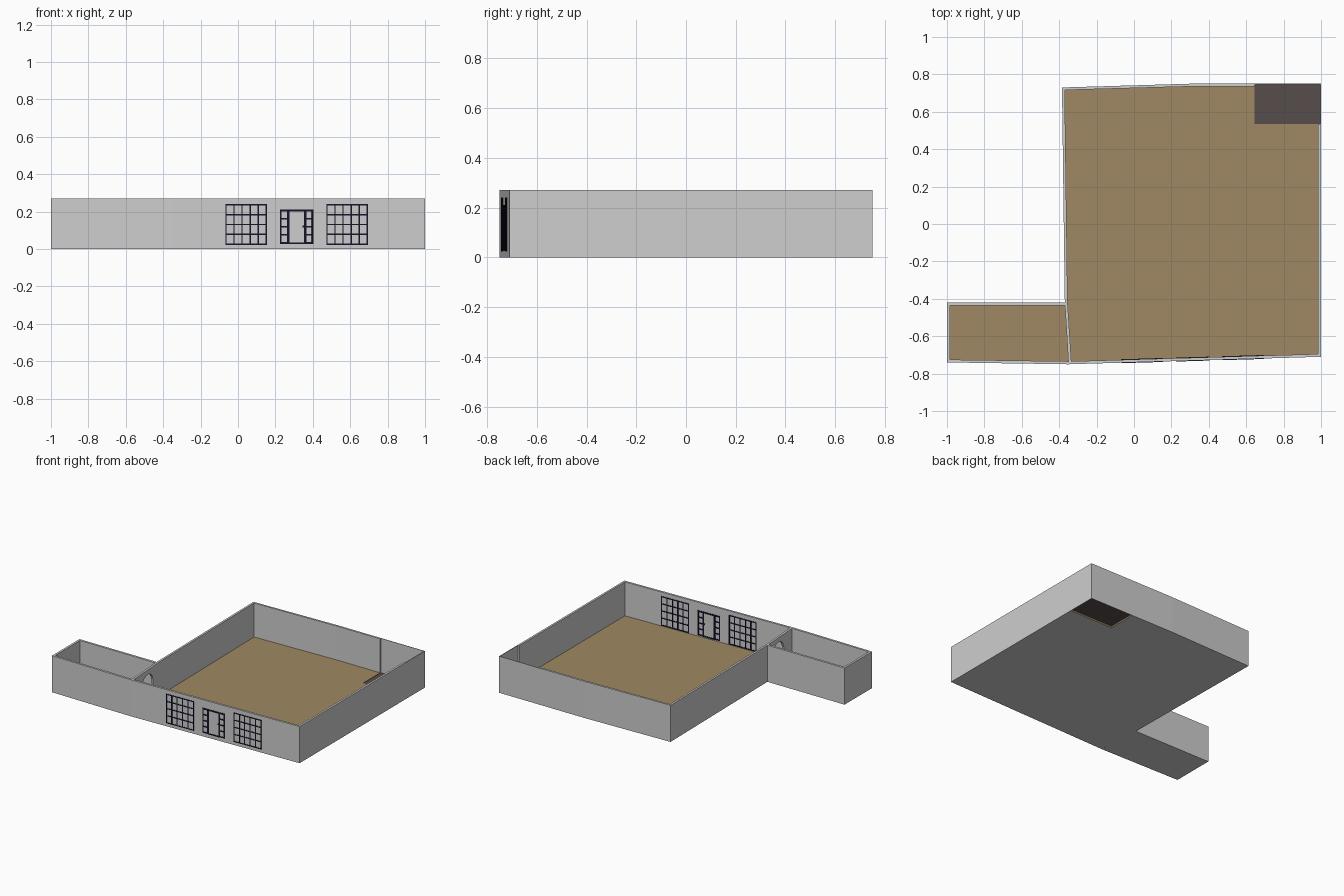
import bpy, bmesh, math
from mathutils import Matrix, Vector

if "Cube" in bpy.data.objects:
    bpy.data.objects.remove(bpy.data.objects["Cube"])

H, FLOOR = 0.27, 0.02


def material(name, rgb):
    m = bpy.data.materials.new(name)
    m.diffuse_color = (*rgb, 1)
    m.use_nodes = True
    m.node_tree.nodes["Principled BSDF"].inputs["Base Color"].default_value = m.diffuse_color
    return m


GREY = material("wall grey", (0.62, 0.62, 0.62))
BROWN = material("floor brown", (0.35, 0.25, 0.125))
DARK = material("stairwell dark", (0.095, 0.076, 0.07))
NAVY = material("frame navy", (0.008, 0.006, 0.022))


def finish(bm, name, *mats):
    bmesh.ops.recalc_face_normals(bm, faces=bm.faces)
    me = bpy.data.meshes.new(name)
    bm.to_mesh(me)
    bm.free()
    ob = bpy.data.objects.new(name, me)
    bpy.context.collection.objects.link(ob)
    for m in mats:
        me.materials.append(m)
    return ob


def walls(name, outer, inner, closed):
    """Upright wall strip between an outer and an inner outline."""
    bm = bmesh.new()
    rows = [[bm.verts.new((x, y, z)) for x, y in pts]
            for pts, z in ((outer, 0), (inner, 0), (inner, H), (outer, H))]
    n = len(outer)
    for i in range(n if closed else n - 1):
        j = (i + 1) % n
        for k in range(4):
            a, b = rows[k], rows[(k + 1) % 4]
            bm.faces.new((a[i], a[j], b[j], b[i]))
    if not closed:
        for i in (0, n - 1):
            bm.faces.new([r[i] for r in rows])
    return finish(bm, name, GREY)


def slab(name, pts, z0, z1, *mats):
    """Flat plate; a second material goes on its underside."""
    bm = bmesh.new()
    f = bm.faces.new([bm.verts.new((x, y, z0)) for x, y in pts])
    r = bmesh.ops.extrude_face_region(bm, geom=[f])
    for v in r["geom"]:
        if isinstance(v, bmesh.types.BMVert):
            v.co.z = z1
    # the source face stays as the underside
    if not any(g.calc_center_median().z < z0 + 1e-5 for g in bm.faces):
        bm.faces.new([v for v in bm.verts if v.co.z < z0 + 1e-5])
    bmesh.ops.recalc_face_normals(bm, faces=bm.faces)
    if len(mats) > 1:
        for g in bm.faces:
            g.material_index = 1 if g.normal.z < -0.5 else 0
    return finish(bm, name, *mats)


# main room walls, thinner around the stairwell corner
outer = [(-.385, .73), (.3, .75), (.644, .75), (.646, .75), (1, .75), (1, .536),
         (1, .534), (1, -.71), (-.35, -.75), (-.37, -.42)]
inner = [(-.37, .716), (.3, .735), (.644, .735), (.646, .746), (.995, .746),
         (.995, .536), (.985, .534), (.985, -.695), (-.335, -.734), (-.355, -.42)]
room = walls("main_room_walls", outer, inner, True)

# side room walls
walls("side_room_walls",
      [(-.37, -.42), (-1, -.42), (-1, -.74), (-.35, -.75)],
      [(-.369, -.436), (-.984, -.436), (-.984, -.725), (-.351, -.734)], False)

# floors, with the stairwell corner left open
slab("main_floor", [inner[0], inner[1], (.645, .735), (.645, .535), (.985, .535)]
     + inner[7:], 0, FLOOR, BROWN, GREY)
slab("side_floor", [(-.369, -.436), (-.984, -.436), (-.984, -.725), (-.351, -.734)],
     0, FLOOR, BROWN, GREY)
slab("stairwell_cover", [(.645, .746), (.645, .535), (.995, .535), (.995, .746)],
     .011, .017, DARK)

# arched doorway between the rooms
R, SPRING, YC = .07, .165, -.56
arc = [(YC + R, FLOOR)] + [(YC + R * math.cos(math.pi * i / 16),
                            SPRING + R * math.sin(math.pi * i / 16))
                           for i in range(17)] + [(YC - R, FLOOR)]
bm = bmesh.new()
ends = [[bm.verts.new((x, y, z)) for y, z in arc] for x in (-.42, -.30)]
for e in ends:
    bm.faces.new(e)
for i in range(len(arc)):
    j = (i + 1) % len(arc)
    bm.faces.new((ends[0][i], ends[0][j], ends[1][j], ends[1][i]))
cutter = finish(bm, "arch_cutter", GREY)
cutter.hide_render = True
mod = room.modifiers.new("arch", 'BOOLEAN')
mod.operation, mod.solver, mod.object = 'DIFFERENCE', 'EXACT', cutter
bpy.context.view_layer.objects.active = room
bpy.ops.object.modifier_apply(modifier=mod.name)
bpy.data.objects.remove(cutter)

# frames follow the slightly slanted front wall
SLOPE = .04 / 1.35


def bar(bm, x0, x1, z0, z1):
    xc = (x0 + x1) / 2
    yc = -.75 + SLOPE * (xc + .35) + .008
    bmesh.ops.create_cube(bm, size=1, matrix=Matrix.Translation((xc, yc, (z0 + z1) / 2))
                          @ Matrix.Rotation(math.atan(SLOPE), 4, 'Z')
                          @ Matrix.Diagonal((x1 - x0, .021, z1 - z0, 1)))


def grid(bm, x0, x1, z0, z1, cols, rows, w=.007):
    for i in range(cols + 1):
        x = x0 + (x1 - x0 - w) * i / cols
        bar(bm, x, x + w, z0, z1)
    for i in range(rows + 1):
        z = z0 + (z1 - z0 - w) * i / rows
        bar(bm, x0, x1, z, z + w)


# two grid windows
for name, x in (("left_window_frame", -.068), ("right_window_frame", .472)):
    bm = bmesh.new()
    grid(bm, x, x + .222, .023, .24, 5, 4)
    finish(bm, name, NAVY)

# front door with side lights and handle
bm = bmesh.new()
for x in (.224, .356):
    grid(bm, x, x + .047, .028, .21, 1, 4, .009)
for x in (.263, .352):
    bar(bm, x, x + .013, .028, .21)
bar(bm, .224, .403, .2, .211)
bar(bm, .27, .36, .026, .035)
bar(bm, .344, .353, .115, .125)
finish(bm, "front_door_frame", NAVY)
